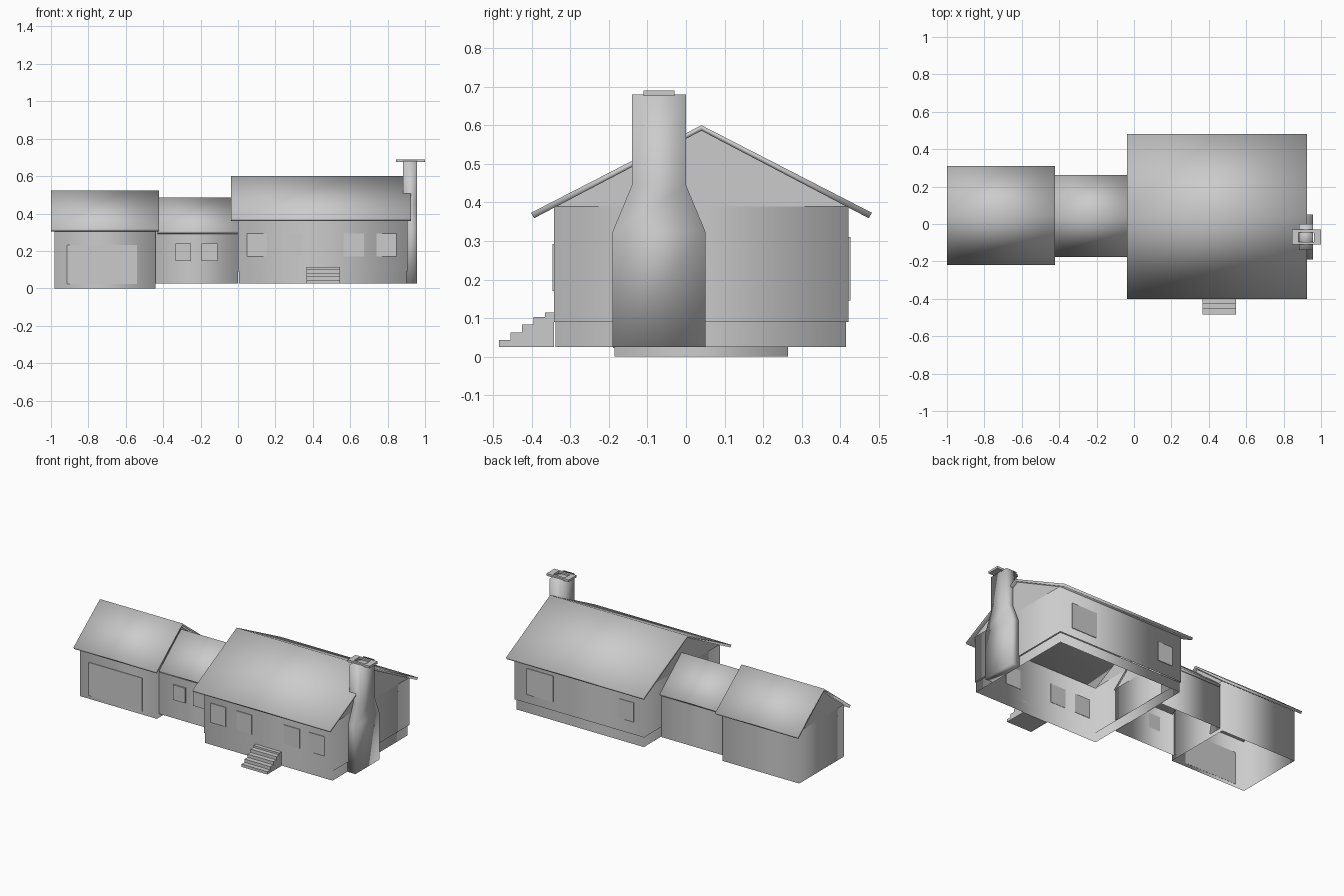
import bpy

old = bpy.data.objects.get("Cube")
if old:
    bpy.data.objects.remove(old, do_unlink=True)

grey = bpy.data.materials.new("plain_grey")
grey.use_nodes = True
colour = (0.6, 0.6, 0.6, 1)
grey.diffuse_color = colour
grey.node_tree.nodes["Principled BSDF"].inputs["Base Color"].default_value = colour


def add_mesh(name, verts, faces, smooth=True):
    mesh = bpy.data.meshes.new(name)
    mesh.from_pydata(verts, [], faces)
    mesh.materials.append(grey)
    for poly in mesh.polygons:
        poly.use_smooth = smooth
    obj = bpy.data.objects.new(name, mesh)
    bpy.context.collection.objects.link(obj)
    return obj


def loft(name, rings, cap_top=False, cap_bottom=False, smooth=True):
    """Stack rectangles given as (z, x0, x1, y0, y1)."""
    verts, faces = [], []
    for z, x0, x1, y0, y1 in rings:
        verts += [(x0, y0, z), (x1, y0, z), (x1, y1, z), (x0, y1, z)]
    for r in range(len(rings) - 1):
        a = r * 4
        for i in range(4):
            j = (i + 1) % 4
            faces.append((a + i, a + j, a + 4 + j, a + 4 + i))
    if cap_top:
        a = len(verts) - 4
        faces.append((a, a + 1, a + 2, a + 3))
    if cap_bottom:
        faces.append((3, 2, 1, 0))
    return add_mesh(name, verts, faces, smooth)


def box(name, x0, x1, y0, y1, z0, z1):
    return loft(name, [(z0, x0, x1, y0, y1), (z1, x0, x1, y0, y1)], True, True, False)


def extrude_x(name, profile, x0, x1, smooth=True):
    """Extrude a (y, z) outline, counter-clockwise seen from +x."""
    n = len(profile)
    verts = [(x, y, z) for x in (x0, x1) for y, z in profile]
    faces = [(i, i + n, (i + 1) % n + n, (i + 1) % n)[::-1] for i in range(n)]
    faces += [tuple(range(n))[::-1], tuple(range(n, 2 * n))]
    return add_mesh(name, verts, faces, smooth)


def roof(name, x0, x1, ridge, eave, half, mid, thick=0.014):
    """Thin folded slab from eave to eave."""
    top = [(mid + half, eave + thick / 2), (mid, ridge), (mid - half, eave + thick / 2)]
    low = [(mid - half + 0.008, eave - thick / 2), (mid, ridge - thick),
           (mid + half - 0.008, eave - thick / 2)]
    return extrude_x(name, top + low, x0, x1)


def gable(name, x, y0, y1, z, mid, peak, side):
    verts = [(x, y0, z), (x, y1, z), (x, mid, peak)]
    add_mesh(name, verts, [(0, 1, 2) if side > 0 else (2, 1, 0)], False)


MID = 0.04

# Main house
loft("house_foundation", [(0.025, 0.005, 0.9, -0.338, 0.415), (0.09, 0.005, 0.9, -0.338, 0.415)])
loft("house_walls", [(0.09, 0, 0.907, -0.342, 0.422), (0.39, 0, 0.907, -0.342, 0.422)])
gable("house_gable_left", 0.907, -0.342, 0.422, 0.39, MID, 0.587, 1)
gable("house_gable_right", 0, -0.342, 0.422, 0.39, MID, 0.587, -1)
roof("house_roof", -0.037, 0.925, 0.6, 0.366, 0.442, MID)

# Garage
loft("garage_walls", [(0, -0.98, -0.44, -0.185, 0.265), (0.33, -0.98, -0.44, -0.185, 0.265)])
gable("garage_gable_left", -0.44, -0.185, 0.265, 0.33, MID, 0.507, 1)
gable("garage_gable_right", -0.98, -0.185, 0.265, 0.33, MID, 0.507, -1)
roof("garage_roof", -1, -0.422, 0.522, 0.31, 0.265, 0.045)
box("garage_door", -0.915, -0.54, -0.189, -0.184, 0.022, 0.232)

# Connecting passage
loft("passage_walls", [(0.025, -0.44, 0, -0.165, 0.245), (0.305, -0.44, 0, -0.165, 0.245)])
roof("passage_roof", -0.43, 0.0, 0.485, 0.298, 0.219, 0.043)
for i, x in enumerate((-0.335, -0.195)):
    box(f"passage_window_{i + 1}", x, x + 0.085, -0.174, -0.165, 0.145, 0.24)

# House windows
for i, x in enumerate((0.048, 0.23, 0.565, 0.74)):
    box(f"front_window_{i + 1}", x, x + 0.108, -0.346, -0.34, 0.17, 0.292)
box("back_window_large", 0.635, 0.82, 0.42, 0.426, 0.145, 0.31)
box("back_window_small", 0.07, 0.175, 0.42, 0.426, 0.17, 0.292)

# Front steps
outline = [(-0.342, 0.025), (-0.342, 0.115), (-0.365, 0.115)]
for i in range(4):
    y, z = -0.365 - 0.03 * i, 0.103 - 0.02 * i
    outline += [(y, z), (y - 0.03, z)]
outline.append((-0.485, 0.025))
extrude_x("front_steps", outline, 0.365, 0.545, False)

# Chimney with an open rectangular cap
loft("chimney", [(0.025, 0.9, 0.957, -0.19, 0.05), (0.325, 0.9, 0.957, -0.19, 0.05),
                 (0.445, 0.882, 0.957, -0.14, 0), (0.68, 0.882, 0.957, -0.14, 0)], True, True)
for side, x0, x1 in (("right", 0.845, 0.88), ("left", 0.962, 1.0)):
    box(f"chimney_cap_{side}", x0, x1, -0.11, -0.03, 0.676, 0.69)
for side, y0, y1 in (("front", -0.11, -0.095), ("back", -0.045, -0.03)):
    box(f"chimney_cap_{side}", 0.88, 0.962, y0, y1, 0.676, 0.69)
